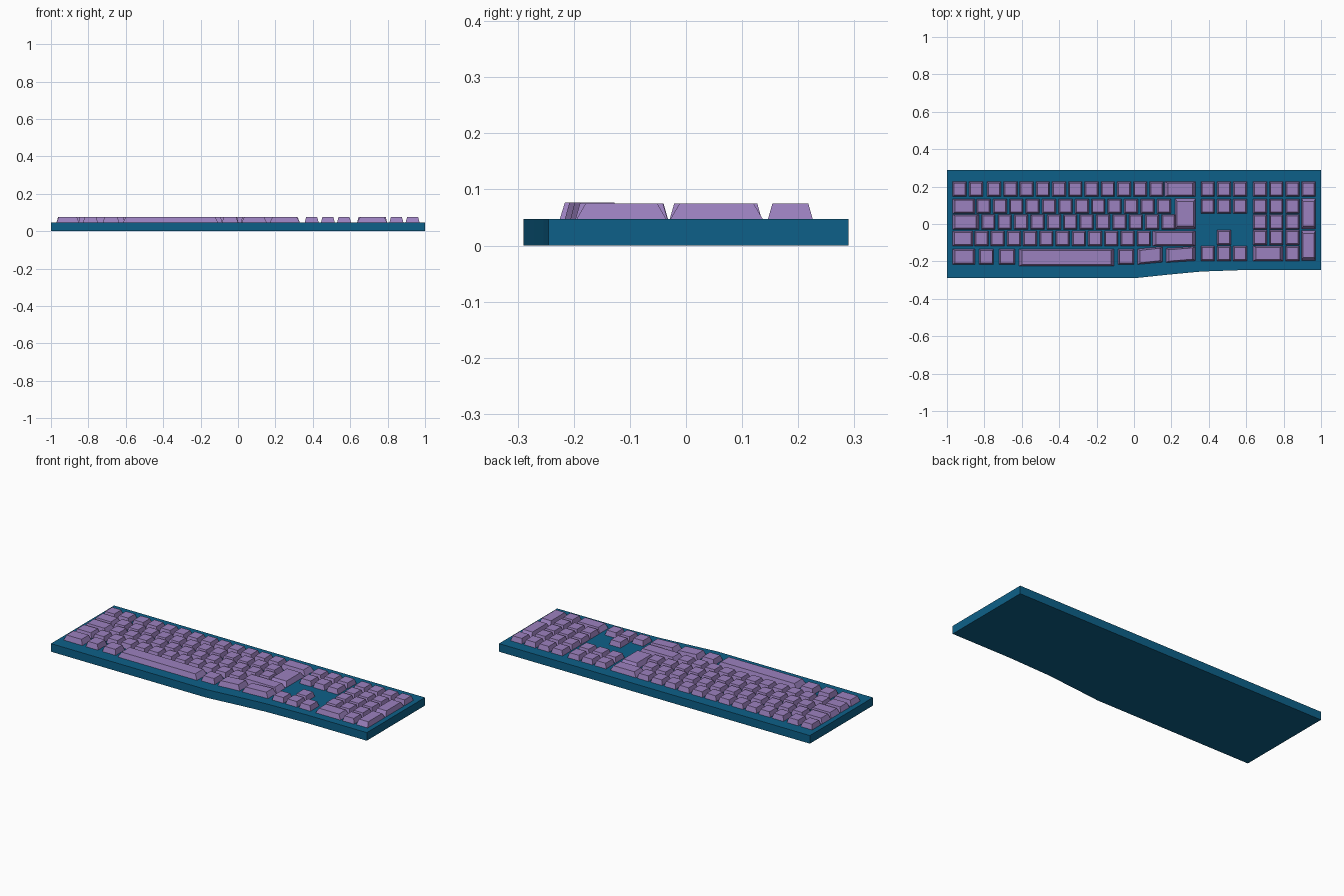
import bpy
import bmesh

old = bpy.data.objects.get("Cube")
if old:
    bpy.data.objects.remove(old, do_unlink=True)


def material(name, color):
    mat = bpy.data.materials.new(name)
    mat.use_nodes = True
    mat.diffuse_color = color
    mat.node_tree.nodes["Principled BSDF"].inputs["Base Color"].default_value = color
    return mat


blue = material("deep blue", (0.004, 0.118, 0.25, 1))
purple = material("soft purple", (0.33, 0.22, 0.52, 1))

DECK = 0.047
KEY_TOP = 0.075
KEY = 0.074          # side of a plain key


def finish(name, bm, mat):
    bmesh.ops.recalc_face_normals(bm, faces=bm.faces)
    mesh = bpy.data.meshes.new(name)
    bm.to_mesh(mesh)
    bm.free()
    mesh.materials.append(mat)
    obj = bpy.data.objects.new(name, mesh)
    bpy.context.collection.objects.link(obj)
    return obj


def add_key(bm, x0, x1, y0, y1, top=KEY_TOP, slant=0):
    """Tapered cap; slant lifts its right end towards the back."""
    dx = min(0.1 * (x1 - x0), 0.018)
    dy = min(0.1 * (y1 - y0), 0.018)

    def ring(ix, iy, z):
        return [bm.verts.new(p) for p in (
            (x0 + ix, y0 + iy, z), (x1 - ix, y0 + iy + slant, z),
            (x1 - ix, y1 - iy + slant, z), (x0 + ix, y1 - iy, z))]

    low, high = ring(0, 0, DECK), ring(dx, dy, top)
    bm.faces.new(low)
    bm.faces.new(high)
    for i in range(4):
        j = (i + 1) % 4
        bm.faces.new((low[i], low[j], high[j], high[i]))


def key_group(name, runs=(), caps=()):
    """runs: (first x, pitch, count, front y); caps: arguments of add_key."""
    bm = bmesh.new()
    for x, pitch, count, y in runs:
        for i in range(count):
            left = x + i * pitch
            add_key(bm, left, left + KEY, y, y + 0.08)
    for cap in caps:
        add_key(bm, *cap)
    return finish(name, bm, purple)


# Case: flat slab with a stepped-back front right edge
bm = bmesh.new()
outline = [(-1, 0.29), (-1, -0.29), (0, -0.29), (0.18, -0.271),
           (0.36, -0.254), (0.62, -0.245), (1, -0.245), (1, 0.29)]
base = bm.faces.new([bm.verts.new((x, y, 0)) for x, y in outline])
extruded = bmesh.ops.extrude_face_region(bm, geom=[base], use_keep_orig=True)
bmesh.ops.translate(bm, vec=(0, 0, DECK), verts=[
    v for v in extruded["geom"] if isinstance(v, bmesh.types.BMVert)])
finish("case", bm, blue)

# Front y of each row, back to front
R1, R2, R3, R4, R5 = 0.146, 0.055, -0.029, -0.117, -0.197
LEFT, RIGHT = -0.97, 0.33

# Main block
key_group("number_row", [(LEFT, 0.089, 2, R1), (-0.785, 0.0868, 11, R1)],
          [(0.164, RIGHT, R1, R1 + 0.08)])
key_group("upper_letter_row", [(-0.842, 0.0877, 12, R2)],
          [(LEFT, -0.85, R2, R2 + 0.08)])
key_group("enter_key", caps=[(0.22, RIGHT, -0.028, 0.137)])
key_group("home_letter_row", [(-0.816, 0.0876, 12, R3)],
          [(LEFT, -0.83, R3, R3 + 0.08)])
key_group("lower_letter_row", [(-0.853, 0.0868, 11, R4)],
          [(LEFT, -0.86, R4, R4 + 0.08), (0.1, RIGHT, R4, R4 + 0.08)])

# Front row: modifiers, space bar and the slanted pair at its right
front, back, high = -0.216, -0.133, 0.077
key_group("front_left_modifiers", caps=[
    (a, b, front, back, high)
    for a, b in ((LEFT, -0.85), (-0.828, -0.75), (-0.722, -0.636))])
key_group("space_bar", caps=[(-0.616, -0.106, -0.225, back, high)])
key_group("front_right_modifiers", caps=[
    (-0.085, 0, front, back, high),
    (0.02, 0.153, front, back, high, 0.012),
    (0.17, RIGHT, -0.206, -0.13, high, 0.01)])

# Navigation block
NAV, PITCH = 0.357, 0.0865
key_group("navigation_keys", [(NAV, PITCH, 3, R1), (NAV, PITCH, 3, R2)])
key_group("arrow_keys", [(NAV + PITCH, PITCH, 1, -0.112), (NAV, PITCH, 3, R5)])

# Number pad
PAD = 0.637
edge = PAD + 3 * PITCH
key_group("number_pad",
          [(PAD, PITCH, 4, R1)] + [(PAD, PITCH, 3, y) for y in (R2, R3, -0.113)]
          + [(PAD + 2 * PITCH, PITCH, 1, R5)],
          [(PAD, PAD + PITCH + KEY, R5, R5 + 0.08),
           (edge, edge + KEY, -0.028, 0.137),
           (edge, edge + KEY, -0.195, -0.035)])
